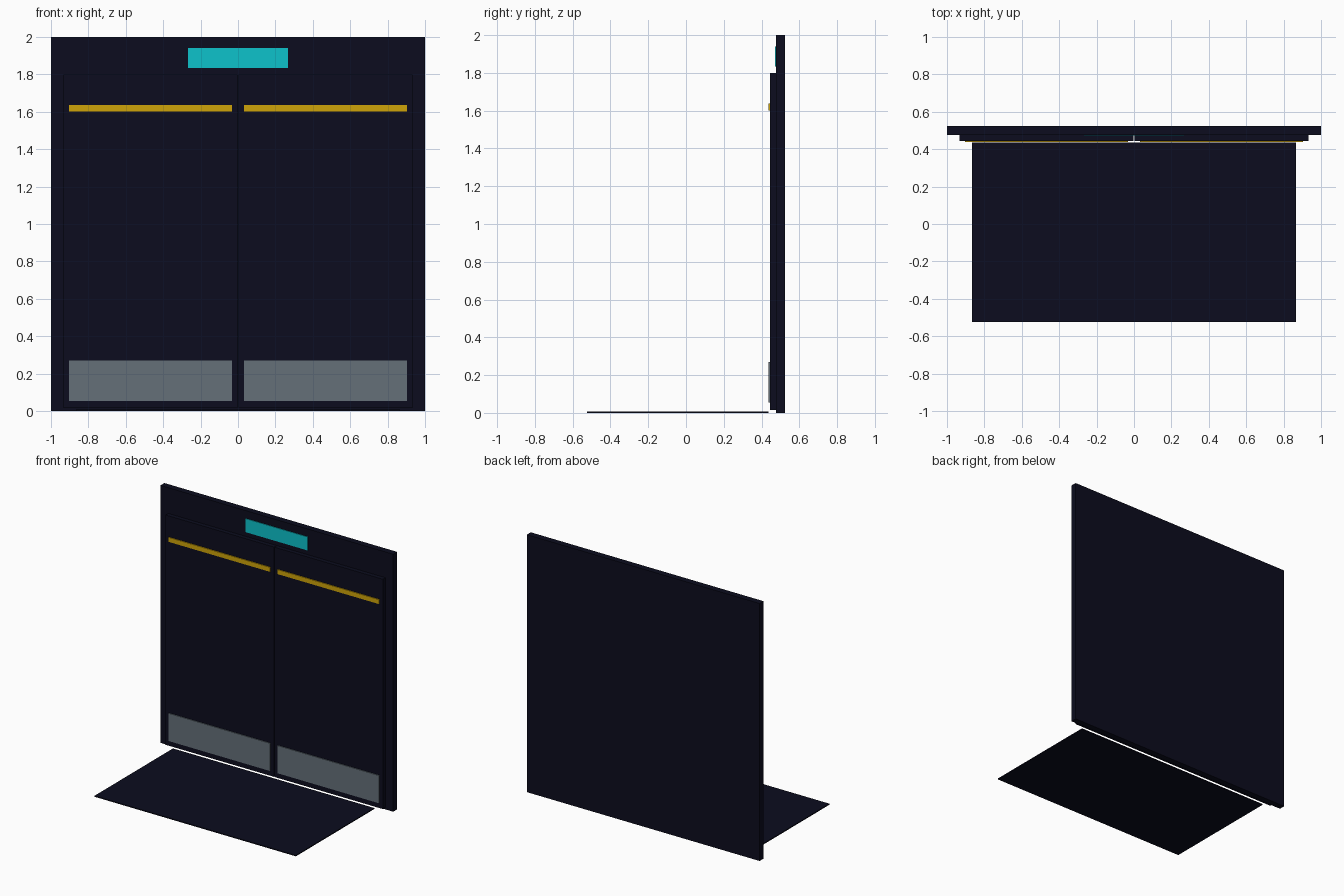
import bpy

if "Cube" in bpy.data.objects:
    bpy.data.objects.remove(bpy.data.objects["Cube"])


def material(name, rgb):
    m = bpy.data.materials.new(name)
    m.diffuse_color = (*rgb, 1.0)
    m.use_nodes = True
    m.node_tree.nodes["Principled BSDF"].inputs["Base Color"].default_value = m.diffuse_color
    return m


NAVY = material("dark navy", (0.0035, 0.0037, 0.0130))
GOLD = material("gold", (0.62, 0.37, 0.0025))
CYAN = material("cyan", (0.004, 0.54, 0.60))
GREY = material("steel grey", (0.13, 0.162, 0.19))


def box(name, x, y, z, mat):
    """Box spanning the given (min, max) ranges."""
    bpy.ops.mesh.primitive_cube_add(size=1)
    ob = bpy.context.object
    ob.name = name
    ob.location = [(a + b) / 2 for a, b in (x, y, z)]
    ob.scale = [b - a for a, b in (x, y, z)]
    bpy.ops.object.transform_apply(location=True, scale=True)
    ob.data.materials.append(mat)
    return ob


# Wall surround and floor slab
box("wall_panel", (-1, 1), (0.477, 0.525), (0, 2), NAVY)
box("floor_mat", (-0.865, 0.865), (-0.525, 0.437), (0, 0.008), NAVY)

# Indicator above the doors
box("indicator_panel", (-0.267, 0.267), (0.472, 0.477), (1.835, 1.94), CYAN)

# Pair of doors, each with a stripe and a kick plate
for side, s in (("left", -1), ("right", 1)):
    def span(a, b):
        return tuple(sorted((s * a, s * b)))
    box(side + "_door", span(0.002, 0.933), (0.445, 0.477), (0.015, 1.80), NAVY)
    box(side + "_stripe", span(0.031, 0.904), (0.438, 0.445), (1.602, 1.637), GOLD)
    box(side + "_kick_plate", span(0.031, 0.904), (0.438, 0.445), (0.055, 0.27), GREY)
